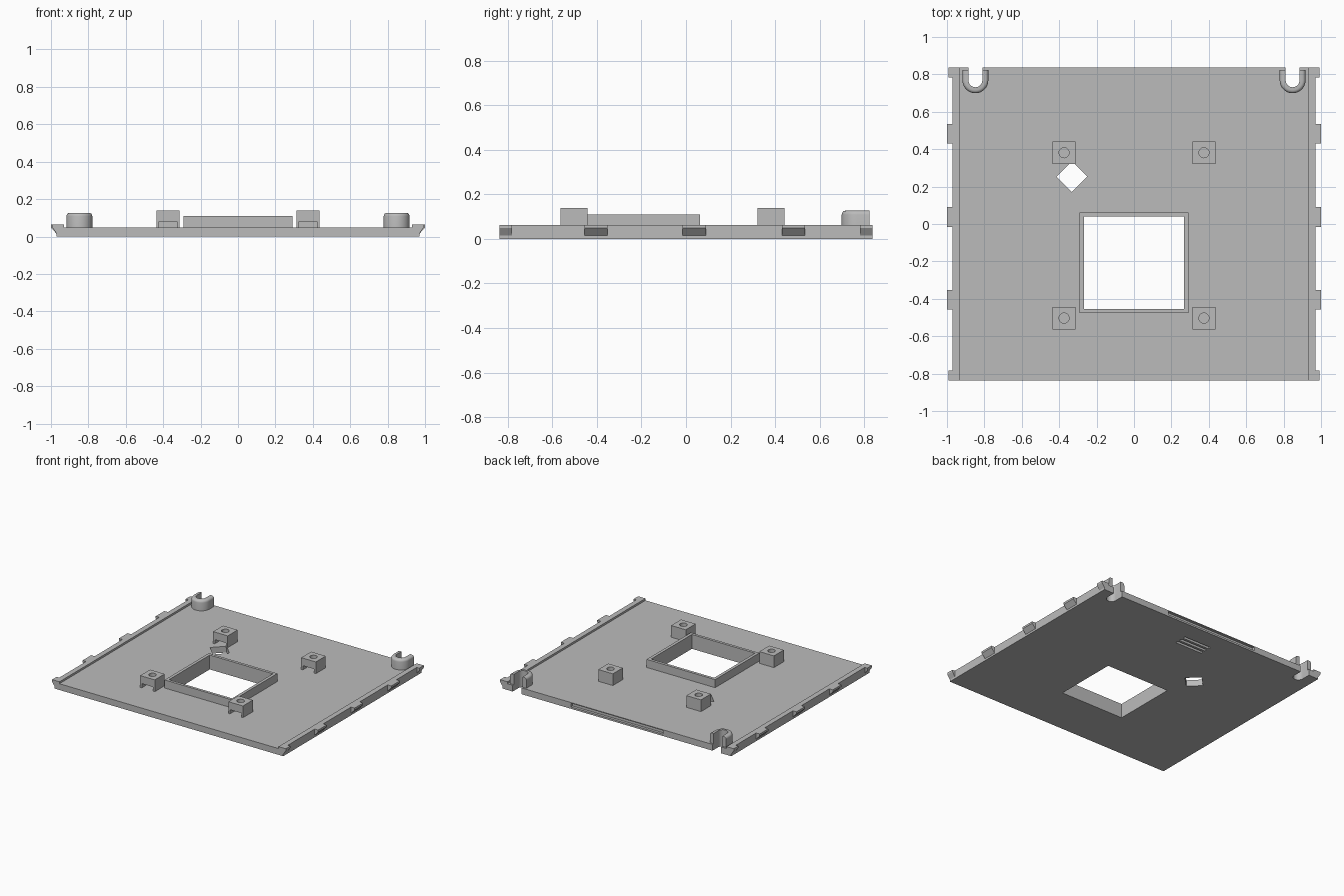
import bpy, bmesh, math
from mathutils import Vector

cube = bpy.data.objects.get("Cube")
if cube:
    bpy.data.objects.remove(cube, do_unlink=True)

grey = bpy.data.materials.new("plain_grey")
grey.use_nodes = True
COLOUR = (0.5, 0.5, 0.5, 1)
grey.diffuse_color = COLOUR
grey.node_tree.nodes["Principled BSDF"].inputs["Base Color"].default_value = COLOUR


def prism(name, points, low, high, axis="z"):
    """Extrude a 2D outline along z, or an xz outline along y."""
    bm = bmesh.new()
    place = (lambda a, b: (a, b, low)) if axis == "z" else (lambda a, b: (a, low, b))
    face = bm.faces.new([bm.verts.new(place(a, b)) for a, b in points])
    new = bmesh.ops.extrude_face_region(bm, geom=[face])["geom"]
    step = Vector((0, 0, high - low)) if axis == "z" else Vector((0, high - low, 0))
    bmesh.ops.translate(bm, verts=[v for v in new if isinstance(v, bmesh.types.BMVert)], vec=step)
    bmesh.ops.recalc_face_normals(bm, faces=bm.faces)
    mesh = bpy.data.meshes.new(name)
    bm.to_mesh(mesh)
    bm.free()
    mesh.materials.append(grey)
    obj = bpy.data.objects.new(name, mesh)
    bpy.context.collection.objects.link(obj)
    return obj


def box(name, x0, x1, y0, y1, z0, z1):
    return prism(name, [(x0, y0), (x1, y0), (x1, y1), (x0, y1)], z0, z1)


def ring(x, y, r, sides):
    return [(x + r * math.cos(math.tau * i / sides), y + r * math.sin(math.tau * i / sides))
            for i in range(sides)]


def u_outline(x, y, r, back, sides=20):
    """Half circle towards the front, straight sides to the back."""
    arc = [(x - r * math.cos(math.pi * i / sides), y - r * math.sin(math.pi * i / sides))
           for i in range(sides + 1)]
    return arc + [(x + r, back), (x - r, back)]


def apply_modifiers(obj):
    bpy.context.view_layer.objects.active = obj
    for mod in list(obj.modifiers):
        bpy.ops.object.modifier_apply(modifier=mod.name)


def cut(obj, *cutters):
    for cutter in cutters:
        mod = obj.modifiers.new("cut", "BOOLEAN")
        mod.operation, mod.solver, mod.object = "DIFFERENCE", "EXACT", cutter
    apply_modifiers(obj)


def remove(*objs):
    for obj in objs:
        bpy.data.objects.remove(obj, do_unlink=True)


W, D, TOP, RIM = 0.97, 0.837, 0.048, 0.063
SIDES = (("left", 1), ("right", -1))

# Base plate with raised side rims
plate = prism("base_plate", [(-W, 0), (W, 0), (W, RIM), (0.93, RIM), (0.93, TOP),
                             (-0.93, TOP), (-0.93, RIM), (-W, RIM)], -D, D, "y")

# Square window with its upright frame
window = box("window_cutter", -0.268, 0.268, -0.454, 0.04, -0.1, 0.3)
frame = box("window_frame", -0.291, 0.291, -0.475, 0.062, 0.03, 0.11)
cut(frame, window)

# Diamond opening, rear edge groove and shallow grooves underneath
diamond = prism("diamond_cutter", ring(-0.332, 0.253, 0.082, 4), -0.1, 0.2)
groove = box("rear_groove_cutter", -0.39, 0.39, D - 0.02, D + 0.1, 0.014, 0.042)
vents = [box("vent_cutter", -0.115, 0.115, y - 0.011, y + 0.011, -0.1, 0.02)
         for y in (0.6, 0.64, 0.68)]
cut(plate, window, diamond, groove, *vents)
remove(window, diamond, groove, *vents)

# U-shaped cable guides in the rear corners
for side, s in SIDES:
    x = s * 0.848
    slot = prism("slot_cutter", u_outline(x, 0.768, 0.037, D + 0.1), -0.1, 0.3)
    guide = prism(side + "_rear_guide", u_outline(x, 0.768, 0.069, 0.823), 0.03, 0.127)
    bm = bmesh.new()
    bm.from_mesh(guide.data)
    edges = [e for e in bm.edges if all(v.co.z > 0.1 for v in e.verts)
             and not all(v.co.y > 0.82 for v in e.verts)]
    bmesh.ops.bevel(bm, geom=edges, offset=0.018, segments=4, profile=0.5, affect="EDGES")
    bm.to_mesh(guide.data)
    bm.free()
    cut(guide, slot)
    cut(plate, slot)
    remove(slot)
    bpy.ops.object.select_all(action="DESELECT")
    guide.select_set(True)
    bpy.context.view_layer.objects.active = guide
    bpy.ops.object.shade_smooth_by_angle(angle=math.radians(35))

# Screw posts with a screw hole and a nut pocket open to the front
for row, y in (("front", -0.503), ("rear", 0.381)):
    for side, s in SIDES:
        x = s * 0.374
        post = box(f"{row}_{side}_post", x - 0.062, x + 0.062, y - 0.06, y + 0.06, 0.04, 0.138)
        hole = prism("hole_cutter", ring(x, y, 0.027, 24), TOP, 0.3)
        pocket = box("pocket_cutter", x - 0.048, x + 0.048, y - 0.1, y + 0.042, 0.02, 0.08)
        cut(post, pocket, hole)
        remove(hole, pocket)

# Snap tabs along both sides, sloping underneath
TABS = ((-D, -0.782, 0.992), (-0.456, -0.352, 1), (-0.015, 0.09, 1),
        (0.43, 0.535, 1), (0.782, D, 0.992))
for side, s in SIDES:
    for number, (y0, y1, tip) in enumerate(TABS, 1):
        outline = [(0.96, 0.015), (W, 0.015), (tip, 0.048), (tip, RIM), (0.96, RIM)]
        prism(f"{side}_snap_tab_{number}", [(s * a, b) for a, b in outline], y0, y1, "y")
